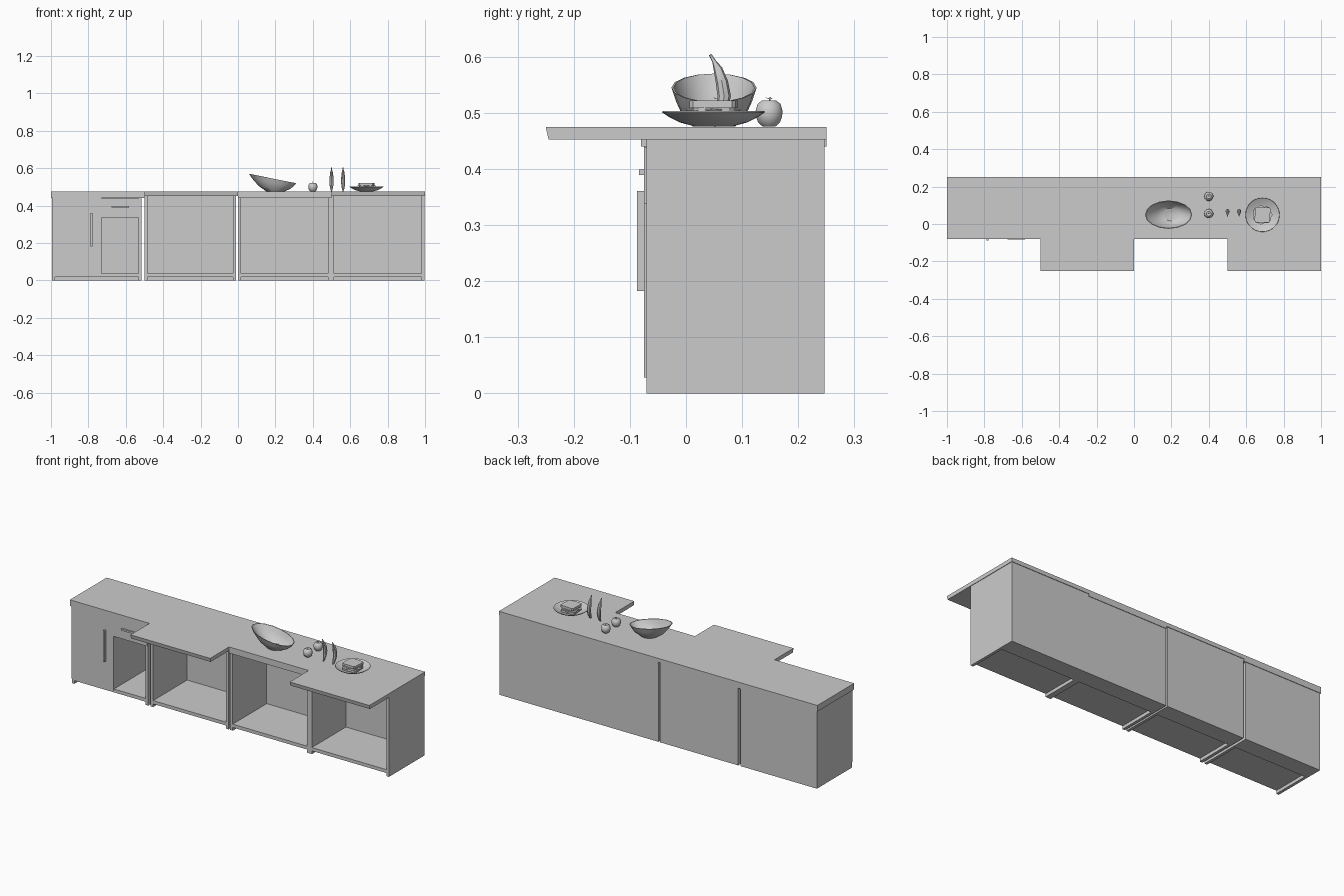
import bpy, bmesh, math
from mathutils import Vector

if "Cube" in bpy.data.objects:
    bpy.data.objects.remove(bpy.data.objects["Cube"])

grey = bpy.data.materials.new("plain grey")
grey.diffuse_color = (0.6, 0.6, 0.6, 1)
grey.use_nodes = True
grey.node_tree.nodes["Principled BSDF"].inputs["Base Color"].default_value = grey.diffuse_color


def finish(name, bm, smooth=False):
    bmesh.ops.recalc_face_normals(bm, faces=bm.faces)
    me = bpy.data.meshes.new(name)
    bm.to_mesh(me)
    bm.free()
    me.materials.append(grey)
    ob = bpy.data.objects.new(name, me)
    bpy.context.collection.objects.link(ob)
    if smooth:
        bpy.context.view_layer.objects.active = ob
        ob.select_set(True)
        bpy.ops.object.shade_smooth_by_angle(angle=math.radians(40))
        ob.select_set(False)
    return ob


def loft(name, rings, smooth=False):
    """Skin a list of closed rings and cap both ends."""
    bm = bmesh.new()
    vs = [[bm.verts.new(p) for p in r] for r in rings]
    n = len(vs[0])
    for a, b in zip(vs, vs[1:]):
        for i in range(n):
            j = (i + 1) % n
            bm.faces.new((a[i], a[j], b[j], b[i]))
    bm.faces.new(vs[0][::-1])
    bm.faces.new(vs[-1])
    return finish(name, bm, smooth)


def box(name, x0, x1, y0, y1, z0, z1):
    return loft(name, [[(x0, y0, z), (x1, y0, z), (x1, y1, z), (x0, y1, z)] for z in (z0, z1)])


def ellipse(cx, cy, z, rx, ry, n, tilt=0.0):
    """Ring around z; tilt drops the ring towards +x."""
    pts = []
    for i in range(n):
        a = math.tau * i / n
        pts.append((cx + rx * math.cos(a), cy + ry * math.sin(a), z - tilt * math.cos(a)))
    return pts


BACK, FRONT, T = 0.247, -0.07, 0.016


def cabinet(name, x0, x1, top):
    # open carcass: sides, floor above a recessed plinth, back panel
    box(name + "_left_side", x0, x0 + T, FRONT, BACK, 0, top)
    box(name + "_right_side", x1 - T, x1, FRONT, BACK, 0, top)
    box(name + "_floor", x0 + T, x1 - T, FRONT, BACK, 0.018, 0.037)
    box(name + "_plinth", x0 + T, x1 - T, 0.15, BACK, 0, 0.018)
    box(name + "_back", x0 + T, x1 - T, BACK - 0.012, BACK, 0.037, top)


def bar_top(name, x0, x1):
    # worktop that overhangs at the front, with a slanted front edge
    prof = [(-0.25, 0.475), (-0.245, 0.453), (0.25, 0.453), (0.25, 0.475)]
    loft(name, [[(x, y, z) for y, z in prof] for x in (x0, x1)])


# four cabinets, two with thick worktops and two with bar worktops
cabinet("drawer_cabinet", -0.995, -0.515, 0.44)
cabinet("open_cabinet_left", -0.5, -0.01, 0.453)
cabinet("open_cabinet_middle", 0.0, 0.497, 0.44)
cabinet("open_cabinet_right", 0.497, 0.997, 0.453)
box("worktop_left", -1, -0.5, -0.08, 0.25, 0.44, 0.475)
bar_top("bar_worktop_left", -0.5, 0)
box("worktop_middle", 0, 0.5, -0.08, 0.25, 0.44, 0.475)
bar_top("bar_worktop_right", 0.5, 1)

# door, drawer and handles of the left cabinet
box("partition", -0.74, -0.73, FRONT, 0.235, 0.037, 0.44)
box("door", -0.993, -0.73, -0.075, FRONT, 0.028, 0.44)
box("door_handle", -0.788, -0.778, -0.087, -0.075, 0.183, 0.361)
box("drawer_front", -0.729, -0.519, -0.075, FRONT, 0.338, 0.438)
box("drawer_body", -0.73, -0.531, FRONT, 0.2, 0.338, 0.425)
box("drawer_handle", -0.676, -0.582, -0.084, -0.075, 0.389, 0.399)

# slanted oval bowl: outer wall up, then inner wall down
levels = [(0, 0.2, 0.048, 0.038), (0.3, 0.195, 0.083, 0.057),
          (0.65, 0.19, 0.108, 0.068), (1, 0.185, 0.126, 0.076)]
N = 16
outer = [ellipse(cx, 0.05, 0.476 + 0.069 * t, rx, ry, N, 0.025 * t) for t, cx, rx, ry in levels]
inner = [ellipse(cx, 0.05, 0.481 + 0.064 * t, rx - 0.004, ry - 0.004, N, 0.025 * t)
         for t, cx, rx, ry in reversed(levels)]
loft("fruit_bowl", outer + inner, True)

# apples with a stem and a leaf
for k, y in enumerate((0.055, 0.148)):
    prof = [(0.006, 0.479), (0.012, 0.476), (0.020, 0.483), (0.024, 0.494), (0.0245, 0.504),
            (0.021, 0.516), (0.013, 0.522), (0.006, 0.521), (0.002, 0.517)]
    loft(f"apple_{k}", [ellipse(0.4, y, z, r, r, 14) for r, z in prof], True)
    loft(f"apple_stem_{k}", [ellipse(0.4, y + d, z, 0.0013, 0.0013, 6)
                             for d, z in ((0, 0.516), (0.002, 0.528))])
    loft(f"apple_leaf_{k}", [[(0.398, y, z), (0.4, y + 0.006, z + 0.001),
                              (0.402, y, z), (0.4, y - 0.006, z + 0.002)]
                             for z in (0.5245, 0.5255)])

# bananas standing on end, curved in the side view
path = [(0.050, 0.476, 0.002), (0.056, 0.485, 0.006), (0.064, 0.505, 0.0105),
        (0.068, 0.530, 0.012), (0.064, 0.555, 0.011), (0.057, 0.578, 0.008),
        (0.050, 0.592, 0.0035), (0.043, 0.604, 0.0025)]
for k, x in enumerate((0.5, 0.562)):
    rings = []
    for i, (y, z, r) in enumerate(path):
        p, q = path[max(i - 1, 0)], path[min(i + 1, len(path) - 1)]
        d = Vector((0, q[0] - p[0], q[1] - p[1])).normalized()
        side = Vector((0, d.z, -d.y))
        rings.append([Vector((x, y, z)) + r * (Vector((0.9 * math.cos(a), 0, 0)) + side * math.sin(a))
                      for a in (math.tau * j / 8 for j in range(8))])
    loft(f"banana_{k}", rings, True)

# plate
PX, PY = 0.687, 0.049
prof = [(0.034, 0.476), (0.06, 0.483), (0.08, 0.493), (0.0915, 0.501),
        (0.0905, 0.503), (0.078, 0.497), (0.058, 0.487), (0.034, 0.481)]
loft("plate", [ellipse(PX, PY, z, r, r, 28) for r, z in prof], True)


def slice_square(name, half, z0, z1, angle):
    # square slice with clipped corners
    c = half * 0.85
    base = [(-c, -half), (c, -half), (half, -c), (half, c), (c, half), (-c, half), (-half, c), (-half, -c)]
    ca, sa = math.cos(angle), math.sin(angle)
    loft(name, [[(PX + x * ca - y * sa, PY + x * sa + y * ca, z) for x, y in base] for z in (z0, z1)])


# sandwich: two bread slices around cheese and wavy lettuce
slice_square("lower_bread", 0.041, 0.486, 0.498, 0.06)
slice_square("cheese", 0.037, 0.5045, 0.507, math.radians(45))
slice_square("upper_bread", 0.041, 0.509, 0.522, -0.04)
rings = []
for z in (0.499, 0.5015):
    rings.append([(PX + r * math.cos(a), PY + r * math.sin(a), z + 0.003 * math.sin(7 * a))
                  for a, r in ((math.tau * i / 28, 0.049 + 0.005 * math.cos(i * math.pi / 2))
                               for i in range(28))])
loft("lettuce", rings)
for k, (dx, dy) in enumerate(((-0.018, -0.016), (0.018, -0.016), (-0.018, 0.018), (0.018, 0.018))):
    loft(f"tomato_slice_{k}", [ellipse(PX + dx, PY + dy, z, 0.02, 0.02, 12) for z in (0.503, 0.51)])
